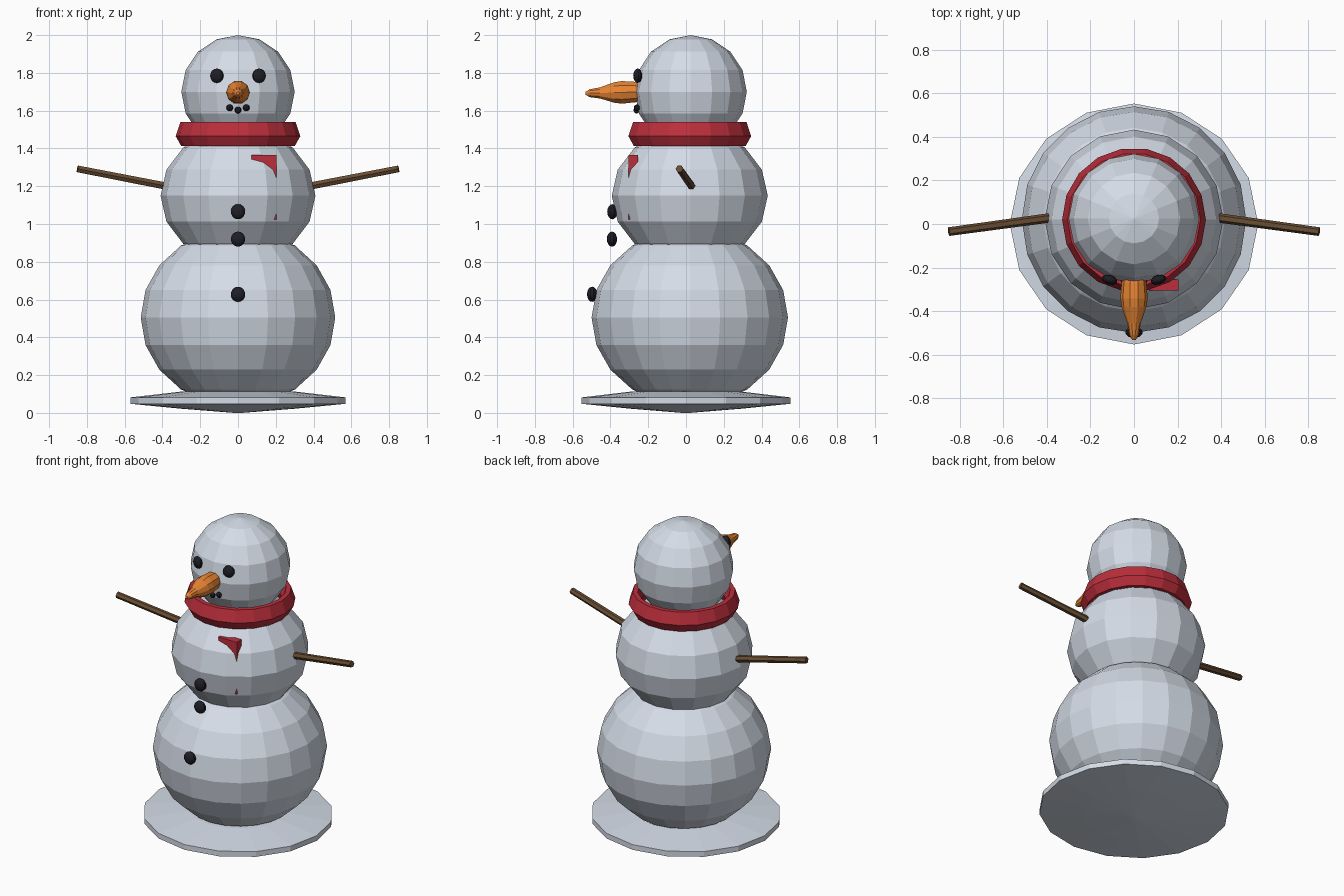
import bpy, bmesh, math
from mathutils import Vector, Matrix

if "Cube" in bpy.data.objects:
    bpy.data.objects.remove(bpy.data.objects["Cube"])


def material(name, rgb):
    m = bpy.data.materials.new(name)
    m.diffuse_color = (*rgb, 1)
    m.use_nodes = True
    m.node_tree.nodes["Principled BSDF"].inputs["Base Color"].default_value = m.diffuse_color
    return m


SNOW = material("snow white", (0.72, 0.78, 0.87))
COAL = material("coal black", (0.013, 0.013, 0.019))
ORANGE = material("carrot orange", (0.83, 0.24, 0.035))
RED = material("scarf red", (0.5, 0.028, 0.045))
BROWN = material("bark brown", (0.14, 0.075, 0.033))


def finish(bm, name, mat):
    bmesh.ops.recalc_face_normals(bm, faces=bm.faces[:])
    me = bpy.data.meshes.new(name)
    bm.to_mesh(me)
    bm.free()
    me.materials.append(mat)
    ob = bpy.data.objects.new(name, me)
    bpy.context.collection.objects.link(ob)
    return ob


def ball(name, mat, centre, radii, seg, rings, turn=0.0):
    bm = bmesh.new()
    bmesh.ops.create_uvsphere(bm, u_segments=seg, v_segments=rings, radius=1)
    m = (Matrix.Translation(centre) @ Matrix.Rotation(turn, 4, 'Z')
         @ Matrix.Diagonal((*radii, 1)))
    bmesh.ops.transform(bm, matrix=m, verts=bm.verts[:])
    return finish(bm, name, mat)


def lathe(name, mat, profile, seg, closed=False, matrix=Matrix()):
    """Rings of (radius, height); ends are capped unless the profile is closed."""
    bm = bmesh.new()
    rings = [[bm.verts.new((r * math.cos(2 * math.pi * i / seg),
                            r * math.sin(2 * math.pi * i / seg), z))
              for i in range(seg)] for r, z in profile]
    pairs = list(zip(rings, rings[1:]))
    if closed:
        pairs.append((rings[-1], rings[0]))
    else:
        bm.faces.new(rings[0])
        bm.faces.new(rings[-1])
    for a, b in pairs:
        for i in range(seg):
            j = (i + 1) % seg
            bm.faces.new((a[i], a[j], b[j], b[i]))
    bmesh.ops.transform(bm, matrix=matrix, verts=bm.verts[:])
    return finish(bm, name, mat)


# Melted snow disc
lathe("snow_base", SNOW, [(0.02, 0.0), (0.3, 0.022), (0.57, 0.048), (0.57, 0.082),
                          (0.3, 0.113), (0.02, 0.118)], 16,
      matrix=Matrix.Diagonal((1, 0.97, 1, 1)))

# Three snowballs
ball("lower_body", SNOW, (0, 0.02, 0.505), (0.515, 0.52, 0.47), 20, 10)
ball("upper_body", SNOW, (0, 0.02, 1.15), (0.41, 0.413, 0.36), 16, 8)
ball("head", SNOW, (0, 0.025, 1.70), (0.3, 0.297, 0.3), 16, 8)

# Scarf ring
lathe("scarf_ring", RED, [(0.30, 1.412), (0.33, 1.465), (0.305, 1.54),
                          (0.275, 1.54), (0.25, 1.475), (0.27, 1.412)], 18,
      closed=True, matrix=Matrix.Translation((0, 0.02, 0)))

# Scarf tail, mostly sunk in the snow
bm = bmesh.new()
bmesh.ops.create_cube(bm, size=1)
bmesh.ops.transform(bm, verts=bm.verts[:], matrix=Matrix.Translation((0.138, -0.28, 1.195))
                    @ Matrix.Diagonal((0.134, 0.05, 0.34, 1)))
finish(bm, "scarf_tail", RED)

# Stick arms, eyes and mouth on both sides
for side, s in (("left", -1), ("right", 1)):
    a, b = Vector((s * 0.3, 0.04, 1.185)), Vector((s * 0.85, -0.035, 1.292))
    d = b - a
    lathe(side + "_arm", BROWN, [(0.022, 0), (0.02, d.length)], 6,
          matrix=Matrix.Translation(a) @ d.to_track_quat('Z', 'Y').to_matrix().to_4x4())
    ball(side + "_eye", COAL, (s * 0.112, -0.256, 1.785), (0.037, 0.022, 0.038), 10, 8, s * 0.3)
    ball(side + "_mouth_coal", COAL, (s * 0.044, -0.26, 1.615), (0.018, 0.016, 0.018), 8, 6)
ball("middle_mouth_coal", COAL, (0, -0.262, 1.603), (0.018, 0.016, 0.018), 8, 6)

# Carrot nose pointing forward
lathe("nose", ORANGE, [(0.045, 0.0), (0.057, 0.05), (0.063, 0.12), (0.057, 0.16),
                       (0.031, 0.235), (0.022, 0.29), (0.008, 0.312)], 10,
      matrix=Matrix.Translation((0, -0.22, 1.70)) @ Matrix.Rotation(math.radians(91.5), 4, 'X'))

# Coal buttons
for i, (y, z) in enumerate(((-0.39, 1.065), (-0.392, 0.92), (-0.497, 0.628))):
    ball(f"button_{i + 1}", COAL, (0, y, z), (0.04, 0.027, 0.04), 10, 8)
